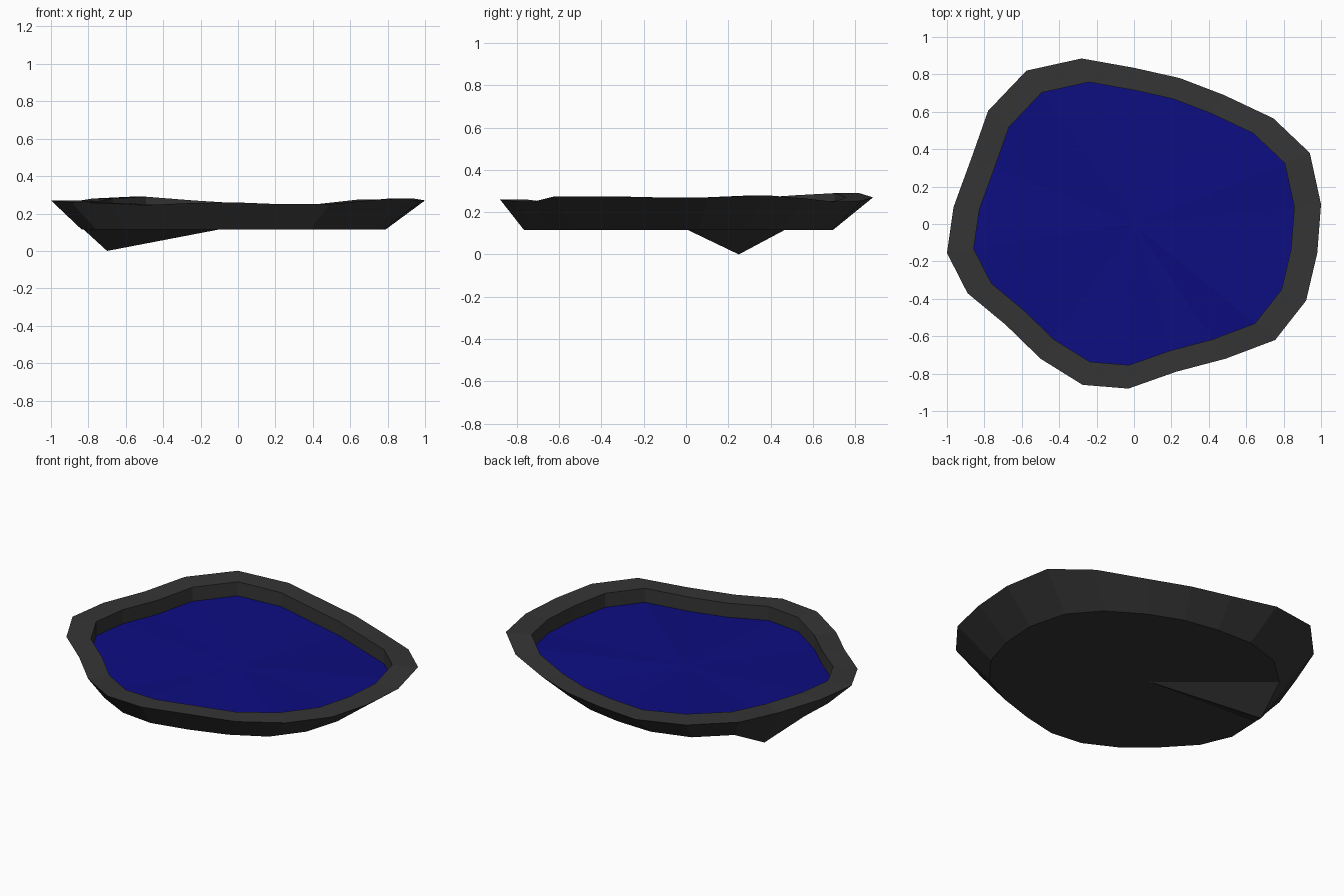
import bpy, bmesh, math
from mathutils import Vector

if "Cube" in bpy.data.objects:
    bpy.data.objects.remove(bpy.data.objects["Cube"])

# Outer rim outline: x, y, z going clockwise from the back
RIM = [(-.28, .885, .27), (0, .835, .255), (.245, .78, .25), (.48, .69, .25),
       (.745, .565, .265), (.94, .38, .28), (1.0, .105, .27), (.98, -.155, .27),
       (.92, -.41, .275), (.755, -.62, .275), (.49, -.72, .25), (.225, -.79, .25),
       (-.03, -.88, .26), (-.275, -.86, .255), (-.5, -.72, .245), (-.685, -.54, .255),
       (-.89, -.37, .26), (-1.0, -.155, .27), (-.965, .09, .27), (-.87, .35, .265),
       (-.78, .605, .28), (-.575, .82, .29)]
INNER = .857
WATER_DROP = .085
BASE_Z = .115


def material(name, color):
    m = bpy.data.materials.new(name)
    m.diffuse_color = (*color, 1)
    m.use_nodes = True
    m.node_tree.nodes["Principled BSDF"].inputs["Base Color"].default_value = m.diffuse_color
    return m


def bridge(bm, a, b):
    n = len(a)
    for i in range(n):
        j = (i + 1) % n
        bm.faces.new((a[i], a[j], b[j], b[i]))


def fan(bm, ring, centre):
    c = bm.verts.new(centre)
    for i in range(len(ring)):
        bm.faces.new((ring[i], ring[(i + 1) % len(ring)], c))


def finish(bm, name, mat):
    bmesh.ops.recalc_face_normals(bm, faces=bm.faces)
    me = bpy.data.meshes.new(name)
    bm.to_mesh(me)
    bm.free()
    me.materials.append(mat)
    ob = bpy.data.objects.new(name, me)
    bpy.context.collection.objects.link(ob)
    return ob


def base_point(x, y):
    # halfway between the scaled outline and a plain ellipse
    t = math.atan2(y / .885, x)
    ex, ey = .815 * math.cos(t), .742 * math.sin(t)
    return Vector(((ex + .82 * x) / 2 - .025, (ey + .83 * y) / 2 - .03, BASE_Z))


outer = [Vector(p) for p in RIM]
inner = [Vector((x * INNER, y * INNER, z)) for x, y, z in RIM]
water = [p - Vector((0, 0, WATER_DROP)) for p in inner]
base = [base_point(x, y) for x, y, z in RIM]
base[19] = Vector((-.70, .25, 0))  # corner pulled down to a spike

# Basin: underside, sloped outer wall, flat rim, inner wall
bm = bmesh.new()
rings = [[bm.verts.new(p) for p in r] for r in (base, outer, inner, water)]
for a, b in zip(rings, rings[1:]):
    bridge(bm, a, b)
fan(bm, rings[0], (-.1, .01, BASE_Z))
finish(bm, "pond_basin", material("dark_stone", (.035, .035, .035)))

# Water surface
bm = bmesh.new()
fan(bm, [bm.verts.new(p) for p in water], (0, 0, .18))
ob = finish(bm, "water", material("water_blue", (.004, .004, .22)))
if ob.data.polygons[0].normal.z < 0:
    ob.data.flip_normals()
